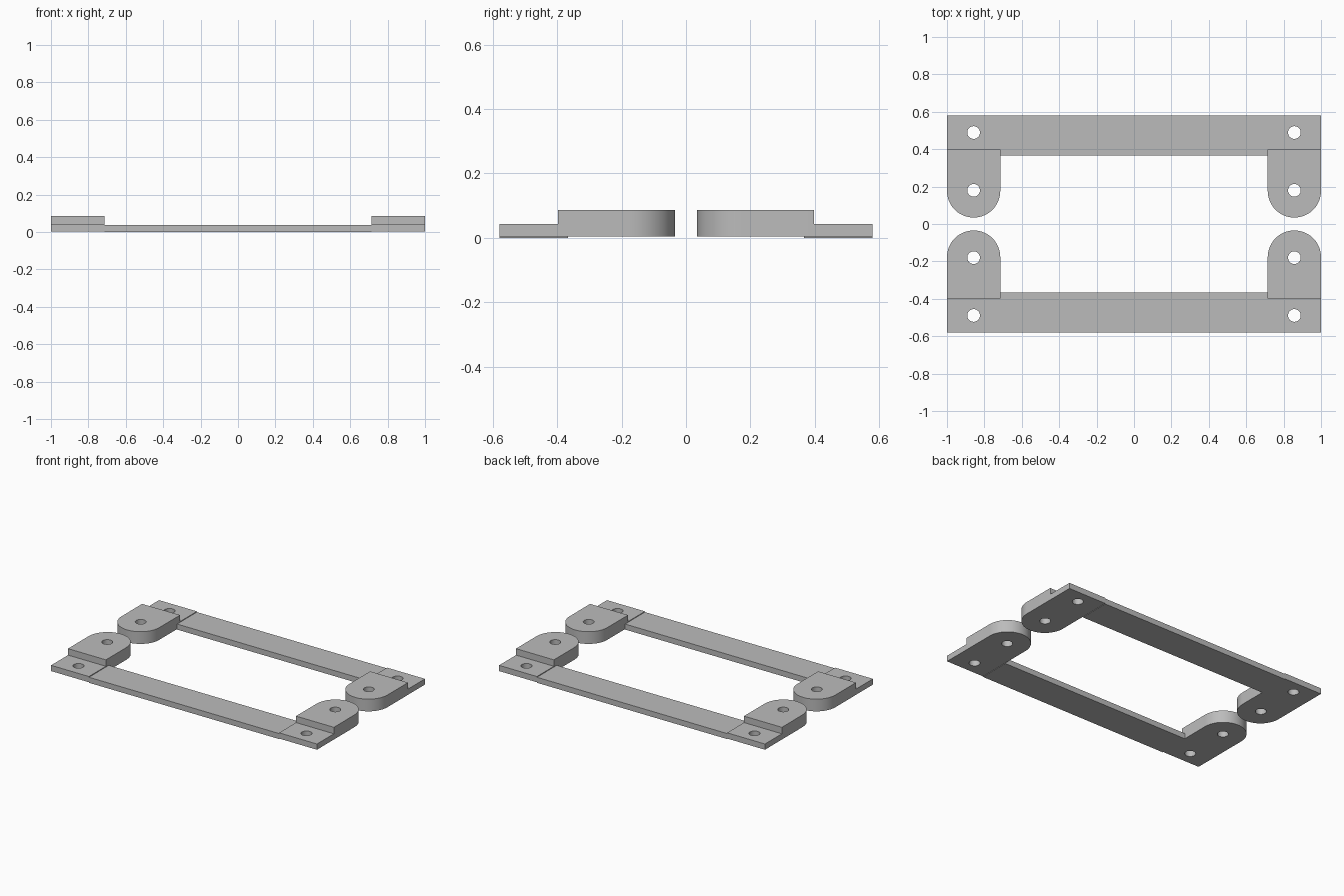
import bpy, bmesh, math

if "Cube" in bpy.data.objects:
    bpy.data.objects.remove(bpy.data.objects["Cube"])

grey = bpy.data.materials.new("grey plastic")
grey.diffuse_color = (0.5, 0.5, 0.5, 1)
grey.use_nodes = True
grey.node_tree.nodes["Principled BSDF"].inputs["Base Color"].default_value = grey.diffuse_color

X_IN, X_OUT = 0.715, 1.0          # end bracket extent in x
XC, R = 0.8575, 0.1425            # bracket centre line and rounded tip radius
Y_OUT, Y_STEP, Y_BAR = 0.58, 0.398, 0.367
Y_ROUND = 0.177                   # centre of rounded tip
Z_BAR, Z_LOW, Z_TAB, Z_TOP = 0.0375, 0.0035, 0.0425, 0.0865
HOLE_R, SEG = 0.034, 32


def circle(cx, cy, r, n=SEG):
    return [(cx + r * math.cos(2 * math.pi * i / n),
             cy + r * math.sin(2 * math.pi * i / n)) for i in range(n)]


def plate(name, outline, z0, z1, hole=None):
    """Extruded flat profile with an optional through hole."""
    curve = bpy.data.curves.new(name, 'CURVE')
    curve.dimensions = '2D'
    curve.fill_mode = 'BOTH'
    curve.extrude = (z1 - z0) / 2
    for loop in [outline] + ([hole] if hole else []):
        s = curve.splines.new('POLY')
        s.points.add(len(loop) - 1)
        for p, (x, y) in zip(s.points, loop):
            p.co = (x, y, 0, 1)
        s.use_cyclic_u = True
    tmp = bpy.data.objects.new(name + "_curve", curve)
    bpy.context.scene.collection.objects.link(tmp)
    bpy.context.view_layer.update()
    mesh = bpy.data.meshes.new_from_object(
        tmp.evaluated_get(bpy.context.evaluated_depsgraph_get()))
    bpy.data.objects.remove(tmp)
    # Weld the caps to the walls and lift to height
    bm = bmesh.new()
    bm.from_mesh(mesh)
    bmesh.ops.remove_doubles(bm, verts=bm.verts, dist=1e-5)
    bmesh.ops.translate(bm, verts=bm.verts, vec=(0, 0, (z0 + z1) / 2))
    bmesh.ops.recalc_face_normals(bm, faces=bm.faces)
    bm.to_mesh(mesh)
    bm.free()
    mesh.materials.clear()
    mesh.materials.append(grey)
    ob = bpy.data.objects.new(name, mesh)
    bpy.context.scene.collection.objects.link(ob)
    bpy.ops.object.select_all(action='DESELECT')
    ob.select_set(True)
    bpy.context.view_layer.objects.active = ob
    bpy.ops.object.shade_smooth_by_angle(angle=math.radians(30))


def rect(x0, x1, y0, y1):
    return [(x0, y0), (x1, y0), (x1, y1), (x0, y1)]


for sy, end in ((-1, "front"), (1, "back")):
    # Long crossbar
    plate(f"{end}_crossbar",
          [(x, y * sy) for x, y in rect(-X_IN, X_IN, Y_BAR, Y_OUT)], 0, Z_BAR)
    for sx, side in ((-1, "left"), (1, "right")):
        def flip(pts):
            return [(x * sx, y * sy) for x, y in pts]
        # Thin mounting tab at the bar end
        plate(f"{end}_{side}_tab", flip(rect(X_IN, X_OUT, Y_STEP, Y_OUT)),
              Z_LOW, Z_TAB, flip(circle(XC, 0.489, HOLE_R)))
        # Thick lug with rounded tip
        tip = [(XC + R * math.cos(a), Y_ROUND + R * math.sin(a))
               for a in (math.pi + math.pi * i / SEG for i in range(SEG + 1))]
        plate(f"{end}_{side}_lug",
              flip([(X_OUT, Y_STEP), (X_IN, Y_STEP)] + tip),
              Z_LOW, Z_TOP, flip(circle(XC, 0.18, HOLE_R)))
